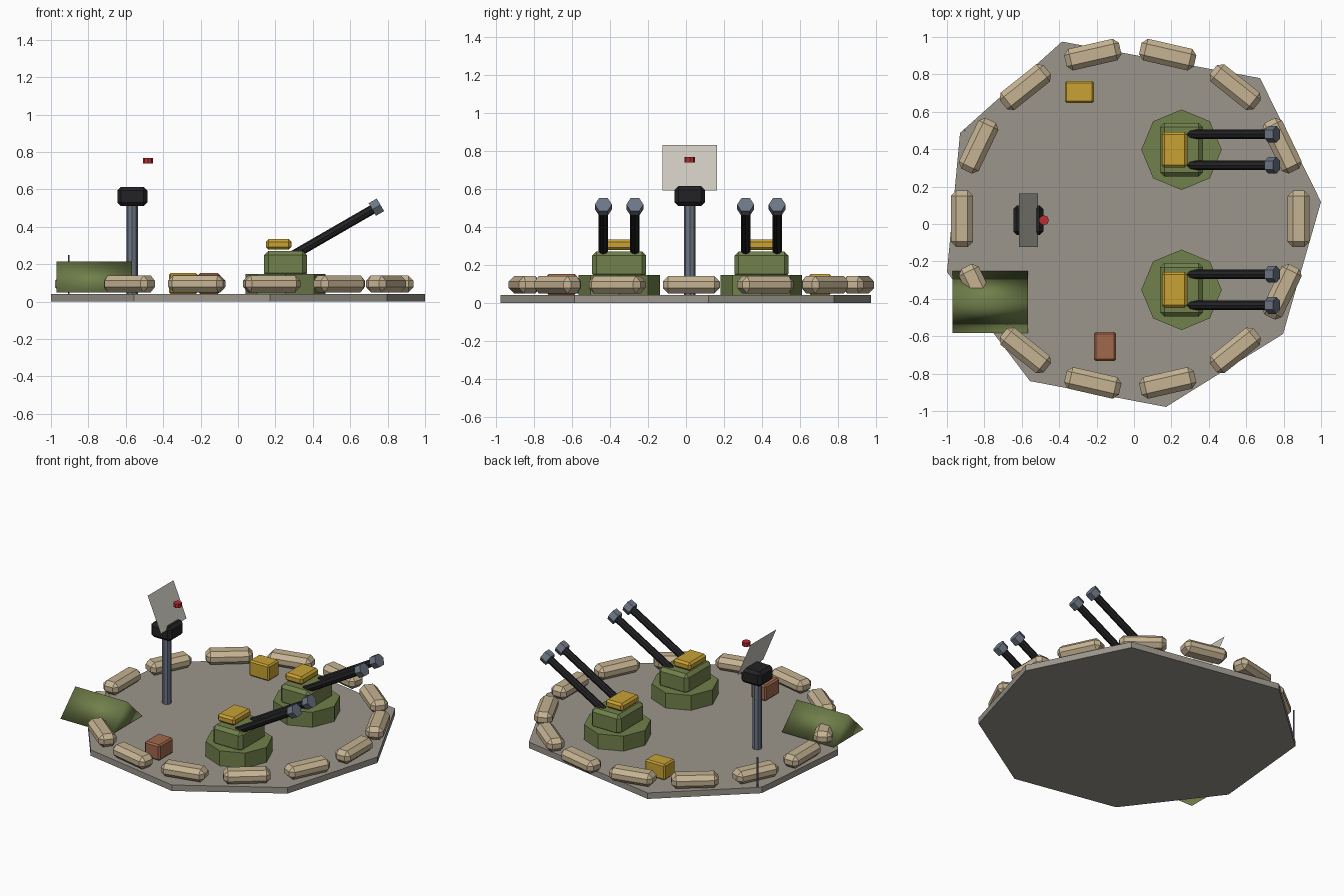
import bpy, bmesh, math
from mathutils import Matrix, Vector

if "Cube" in bpy.data.objects:
    bpy.data.objects.remove(bpy.data.objects["Cube"])


def mat(name, r, g, b):
    m = bpy.data.materials.new(name)
    m.diffuse_color = (r, g, b, 1)
    m.use_nodes = True
    m.node_tree.nodes["Principled BSDF"].inputs["Base Color"].default_value = m.diffuse_color
    return m


STONE = mat("stone grey", 0.33, 0.305, 0.265)
SAND = mat("sandbag tan", 0.56, 0.45, 0.29)
OLIVE = mat("olive green", 0.165, 0.215, 0.07)
YELLOW = mat("ammo yellow", 0.58, 0.36, 0.035)
BLACK = mat("gun black", 0.016, 0.016, 0.018)
STEEL = mat("steel blue", 0.15, 0.18, 0.23)
RED = mat("signal red", 0.5, 0.025, 0.03)
BROWN = mat("crate brown", 0.36, 0.14, 0.07)
PALE = mat("dish grey", 0.6, 0.57, 0.51)


def finish(name, bm, material, smooth=False):
    bmesh.ops.recalc_face_normals(bm, faces=bm.faces)
    me = bpy.data.meshes.new(name)
    bm.to_mesh(me)
    bm.free()
    me.materials.append(material)
    for p in me.polygons:
        p.use_smooth = smooth
    ob = bpy.data.objects.new(name, me)
    bpy.context.collection.objects.link(ob)
    return ob


def box(name, centre, size, material, bevel=0.0, turn=0.0):
    bm = bmesh.new()
    bmesh.ops.create_cube(bm, size=1)
    bmesh.ops.scale(bm, vec=size, verts=bm.verts)
    if bevel:
        bmesh.ops.bevel(bm, geom=bm.edges[:], offset=bevel, segments=1,
                        affect='EDGES', profile=0.5)
    bm.transform(Matrix.Translation(centre) @ Matrix.Rotation(turn, 4, 'Z'))
    return finish(name, bm, material)


def rod(name, a, b, radius, sides, material):
    a, b = Vector(a), Vector(b)
    d = b - a
    bm = bmesh.new()
    bmesh.ops.create_cone(bm, cap_ends=True, segments=sides, radius1=radius,
                          radius2=radius, depth=d.length)
    # tilt only ever happens in the x-z plane
    tilt = Matrix.Rotation(math.atan2(d.x, d.z), 4, 'Y')
    bm.transform(Matrix.Translation((a + b) / 2) @ tilt)
    return finish(name, bm, material)


# irregular eight-sided ground slab
outline = [(-0.385, 0.975), (-0.93, 0.487), (-1.0, -0.257), (-0.556, -0.84),
           (0.171, -0.978), (0.797, -0.588), (1.0, 0.118), (0.674, 0.78)]
bm = bmesh.new()
face = bm.faces.new([bm.verts.new((x, y, 0)) for x, y in outline])
top = bmesh.ops.extrude_face_region(bm, geom=[face])
bmesh.ops.translate(bm, vec=(0, 0, 0.042),
                    verts=[v for v in top['geom'] if isinstance(v, bmesh.types.BMVert)])
finish("ground_slab", bm, STONE)

# ring of sandbags
for i in range(14):
    a = i * math.tau / 14
    box(f"sandbag_{i + 1}", (-0.02 + 0.9 * math.cos(a), 0.028 + 0.9 * math.sin(a), 0.095),
        (0.118, 0.3, 0.09), SAND, 0.028, a)

# two twin-barrel turrets
for side, y in (("back", 0.397), ("front", -0.352)):
    rod(f"{side}_turret_base", (0.254, y, 0.04), (0.254, y, 0.147), 0.215, 8, OLIVE)
    box(f"{side}_turret_body", (0.254, y, 0.2), (0.228, 0.285, 0.14), OLIVE, 0.022)
    box(f"{side}_ammo_box", (0.217, y, 0.306), (0.136, 0.192, 0.056), YELLOW, 0.014)
    for n, off in enumerate((-0.083, 0.083)):
        tip = Vector((0.74, y + off, 0.505))
        aim = Vector((math.cos(math.radians(30)), 0, 0.5))
        rod(f"{side}_barrel_{n + 1}", tip - aim * 0.55, tip, 0.025, 8, BLACK)
        rod(f"{side}_muzzle_{n + 1}", tip - aim * 0.025, tip + aim * 0.025,
            0.045, 6, STEEL)

# radar: mast, head, tilted dish sheet, red feed
RY = 0.02
rod("radar_mast", (-0.566, RY, 0.04), (-0.566, RY, 0.53), 0.031, 8, STEEL)
box("radar_head", (-0.565, RY, 0.562), (0.16, 0.16, 0.104), BLACK, 0.02)
bm = bmesh.new()
bm.faces.new([bm.verts.new(c) for c in (
    (-0.513, RY - 0.143, 0.592), (-0.513, RY + 0.143, 0.592),
    (-0.615, RY + 0.143, 0.832), (-0.615, RY - 0.143, 0.832))])
finish("radar_dish", bm, PALE)
rod("radar_feed", (-0.482, RY, 0.739), (-0.482, RY, 0.767), 0.027, 8, RED)

# ridge tent, softly shaded three-sided prism
bm = bmesh.new()
ends = [[bm.verts.new((x, y, z)) for y, z in ((-0.583, 0.05), (-0.25, 0.05), (-0.417, 0.214))]
        for x in (-0.97, -0.568)]
for e in ends:
    bm.faces.new(e)
for k in range(3):
    j = (k + 1) % 3
    bm.faces.new((ends[0][k], ends[0][j], ends[1][j], ends[1][k]))
finish("tent", bm, OLIVE, True)

# crates and whip antenna
box("yellow_crate", (-0.292, 0.706, 0.097), (0.156, 0.118, 0.11), YELLOW, 0.01)
box("brown_crate", (-0.155, -0.655, 0.097), (0.118, 0.156, 0.11), BROWN, 0.01)
rod("whip_antenna", (-0.905, 0.5, 0.04), (-0.905, 0.5, 0.25), 0.005, 6, STEEL)
